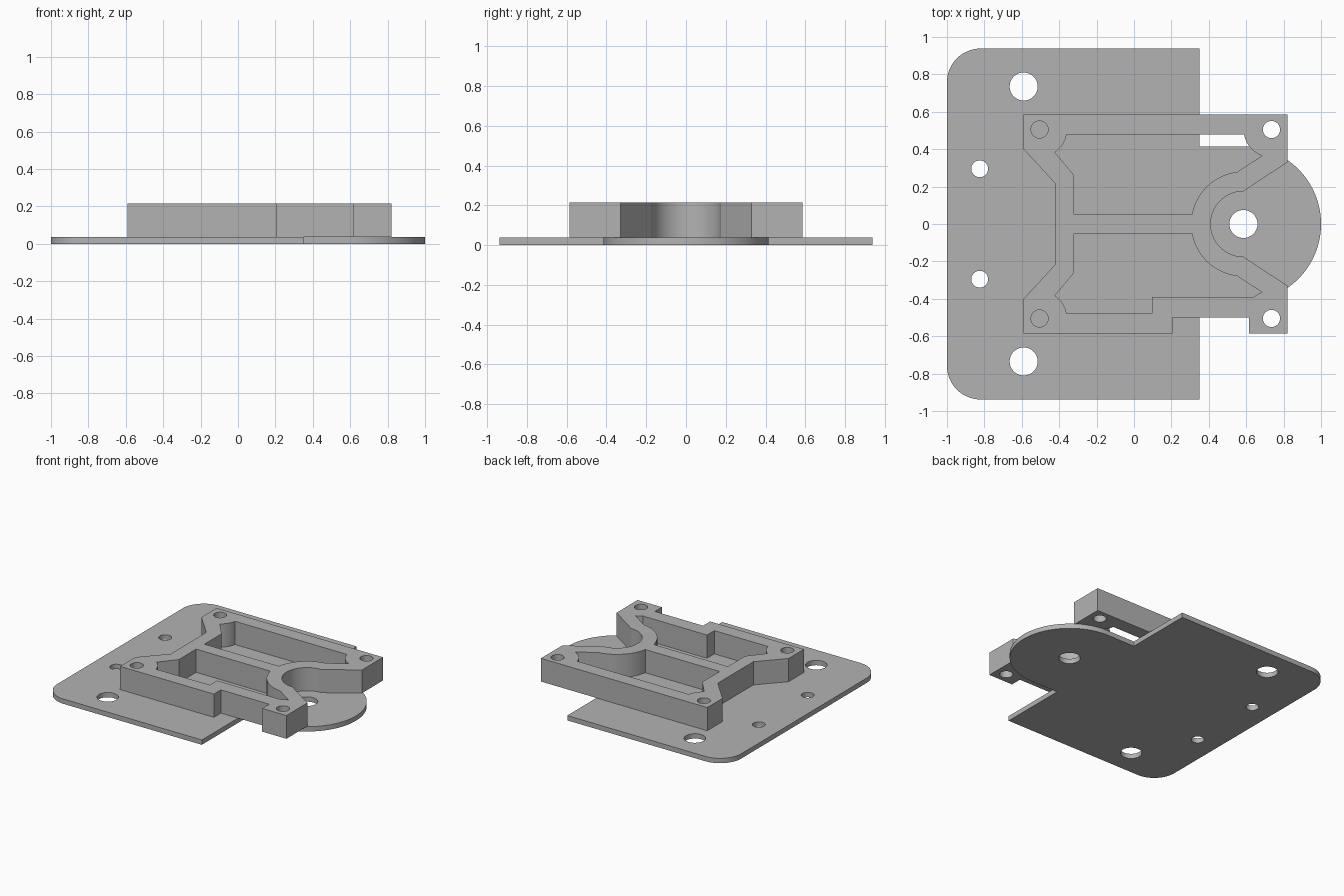
import bpy, bmesh
from math import sin, cos, radians, pi, atan2

cube = bpy.data.objects.get("Cube")
if cube:
    bpy.data.objects.remove(cube, do_unlink=True)

GREY = (0.45, 0.45, 0.45, 1)
grey = bpy.data.materials.new("plain grey")
grey.use_nodes = True
grey.diffuse_color = GREY
grey.node_tree.nodes["Principled BSDF"].inputs["Base Color"].default_value = GREY

PLATE_TOP, BODY_TOP = 0.037, 0.215
PIVOT = 0.585          # x of the round socket and its hole


def arc(cx, cy, r, start, end, n=16):
    """Points along an arc, angles in degrees."""
    angles = [radians(start + (end - start) * i / n) for i in range(n + 1)]
    return [(cx + r * cos(a), cy + r * sin(a)) for a in angles]


def hole(x, y, r):
    return arc(x, y, r, 0, 360, 40)[:-1]


def mirror(points):
    """Mirror across the x axis, keeping the order reversed."""
    return [(x, -y) for x, y in reversed(points)]


def extrude_profile(name, loops, z0, z1):
    """Extrude an outline with holes between two heights."""
    curve = bpy.data.curves.new(name + "_profile", 'CURVE')
    curve.dimensions = '2D'
    curve.fill_mode = 'BOTH'
    curve.extrude = (z1 - z0) / 2
    for loop in loops:
        spline = curve.splines.new('POLY')
        spline.points.add(len(loop) - 1)
        for p, (x, y) in zip(spline.points, loop):
            p.co = (x, y, 0, 1)
        spline.use_cyclic_u = True
    helper = bpy.data.objects.new(name + "_helper", curve)
    bpy.context.collection.objects.link(helper)
    bpy.context.view_layer.update()
    deps = bpy.context.evaluated_depsgraph_get()
    mesh = bpy.data.meshes.new_from_object(helper.evaluated_get(deps))
    bpy.data.objects.remove(helper, do_unlink=True)
    bpy.data.curves.remove(curve)

    # Weld the caps to the walls and move to height
    bm = bmesh.new()
    bm.from_mesh(mesh)
    bmesh.ops.remove_doubles(bm, verts=bm.verts, dist=1e-5)
    bmesh.ops.translate(bm, verts=bm.verts, vec=(0, 0, (z0 + z1) / 2))
    bmesh.ops.recalc_face_normals(bm, faces=bm.faces)
    bm.to_mesh(mesh)
    bm.free()
    mesh.name = name
    mesh.materials.clear()
    mesh.materials.append(grey)
    obj = bpy.data.objects.new(name, mesh)
    bpy.context.collection.objects.link(obj)
    bpy.ops.object.select_all(action='DESELECT')
    obj.select_set(True)
    bpy.context.view_layer.objects.active = obj
    bpy.ops.object.shade_smooth_by_angle(angle=radians(30))
    return obj


# Base plate: rounded left corners and a round-ended tongue on the right
half = arc(PIVOT, 0, 0.415, 0, 90, 32) + [(0.35, 0.415), (0.35, 0.938)]
half += arc(-0.82, 0.758, 0.18, 90, 180)
plate = half + mirror(half)[:-1]
plate_holes = [hole(PIVOT, 0, 0.075)]
for s in (-1, 1):
    plate_holes += [hole(-0.59, s * 0.735, 0.075), hole(-0.825, s * 0.295, 0.045)]
extrude_profile("base_plate", [plate] + plate_holes, 0, PLATE_TOP)

# Frame outline: waisted left side, socket on the right, notch at the front
frame = [(-0.59, 0.585), (0.82, 0.585), (0.82, 0.33)]
frame += arc(PIVOT, 0, 0.175, 90, 270, 32)
frame += [(0.82, -0.33), (0.82, -0.585), (0.615, -0.585), (0.615, -0.5),
          (0.205, -0.5), (0.205, -0.585), (-0.59, -0.585), (-0.59, -0.4),
          (-0.42, -0.215), (-0.42, 0.215), (-0.59, 0.4)]

# Pocket side shared by both halves: socket wall, rib, waist, screw boss
inner = arc(PIVOT, 0, 0.28, 97, 169.5, 24)
inner += [(-0.32, 0.05), (-0.32, 0.26)]
inner += arc(-0.505, 0.505, 0.147, -56, -10, 8)
back_pocket = inner + arc(0.735, 0.505, 0.149, 190, 250, 10)
front_pocket = mirror(inner + [(0.095, 0.478), (0.095, 0.39)]
                      + arc(0.735, 0.505, 0.149, 230, 250, 4))
screw_holes = [hole(x, s * 0.505, 0.046) for x in (-0.505, 0.735) for s in (-1, 1)]
extrude_profile("frame", [frame, back_pocket, front_pocket] + screw_holes,
                PLATE_TOP, BODY_TOP)
